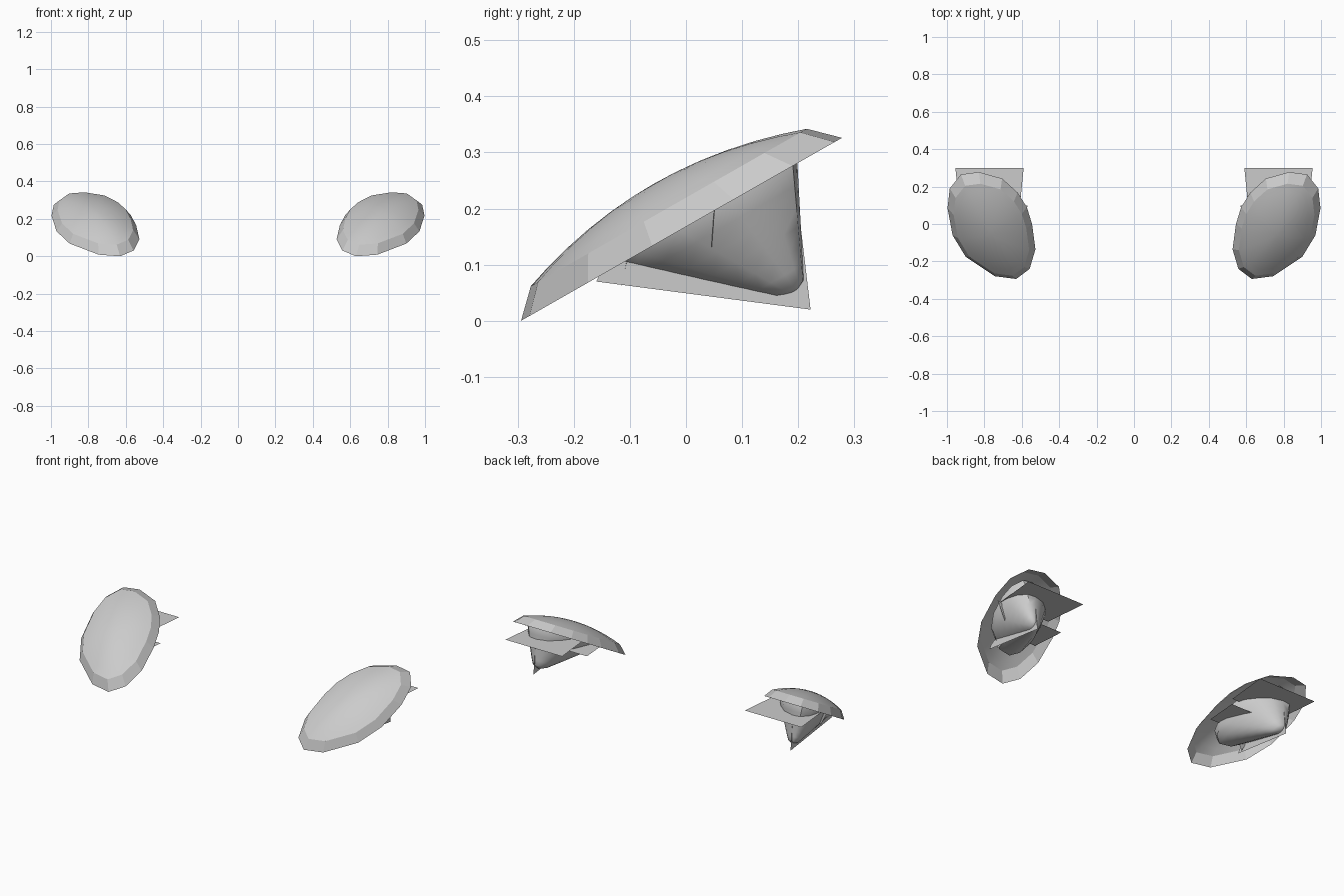
import bpy, bmesh, math
from mathutils import Vector

cube = bpy.data.objects.get("Cube")
if cube:
    bpy.data.objects.remove(cube, do_unlink=True)

grey = bpy.data.materials.new("light_grey")
grey.use_nodes = True
grey.diffuse_color = (0.6, 0.6, 0.6, 1)
grey.node_tree.nodes["Principled BSDF"].inputs["Base Color"].default_value = (0.6, 0.6, 0.6, 1)

# Oval outline of one lamp, as seen from above
OUTLINE = [(.925, .265), (.985, .19), (.997, .085), (.97, -.06), (.90, -.175),
           (.745, -.279), (.63, -.294), (.558, -.24), (.527, -.135), (.545, 0),
           (.573, .09), (.622, .168), (.705, .243), (.83, .278)]
CENTRE = Vector((.765, -.01))
SLOPE = .57
NORMAL = Vector((0, -SLOPE, 1)).normalized()


def oval(scale, height):
    """Outline scaled in the tilted lamp plane and raised along its normal."""
    ring = []
    for p in OUTLINE:
        q = CENTRE + (Vector(p) - CENTRE) * scale
        ring.append(Vector((q.x, q.y, SLOPE * (q.y + .294))) + NORMAL * height)
    return ring


def finish(name, bm, smooth=False):
    """Turn a bmesh into an object mirrored to the other side."""
    bmesh.ops.recalc_face_normals(bm, faces=bm.faces)
    mesh = bpy.data.meshes.new(name)
    bm.to_mesh(mesh)
    bm.free()
    mesh.materials.append(grey)
    obj = bpy.data.objects.new(name, mesh)
    bpy.context.collection.objects.link(obj)
    if smooth:
        bpy.ops.object.select_all(action='DESELECT')
        obj.select_set(True)
        bpy.context.view_layer.objects.active = obj
        bpy.ops.object.shade_smooth_by_angle(angle=math.radians(40))
    obj.modifiers.new("mirror", 'MIRROR').use_mirror_merge = False


def loft(name, rings, tip=None):
    """Skin an open shell through the rings, with an optional smooth tip."""
    bm = bmesh.new()
    loops = [[bm.verts.new(p) for p in ring] for ring in rings]
    n = len(loops[0])
    for a, b in zip(loops, loops[1:]):
        for i in range(n):
            j = (i + 1) % n
            bm.faces.new((a[i], a[j], b[j], b[i]))
    if tip is not None:
        end = bm.verts.new(tip)
        for i in range(n):
            bm.faces.new((loops[-1][i], loops[-1][(i + 1) % n], end))
    finish(name, bm, tip is not None)


def plate(name, points):
    bm = bmesh.new()
    bm.faces.new([bm.verts.new(p) for p in points])
    finish(name, bm)


# Bevelled rim around each lamp
INNER, RISE, DOME = .86, .045, .05
loft("lamp_rim", [oval(1, 0), oval(INNER, RISE)])

# Domed lens set inside the rim
steps = [1, .85, .68, .5, .32, .15]
middle = Vector((CENTRE.x, CENTRE.y, SLOPE * (CENTRE.y + .294))) + NORMAL * (RISE + DOME)
loft("lamp_lens", [oval(INNER * f, RISE + DOME * (1 - f * f)) for f in steps], middle)

# Reflector cone behind the lens, tapering to the lower rear corner
base = [p + Vector((.02, .03, .03 * SLOPE)) for p in oval(.62, 0)]
base_mid = sum(base, Vector()) / len(base)
corner = Vector((.825, .212, .033))
cone = [[p + NORMAL * .04 for p in base]]
for f in (1, .85, .7, .55, .4, .27, .16):
    mid = corner.lerp(base_mid, f)
    cone.append([mid + Vector(((p.x - base_mid.x) * f ** .85,
                               (p.y - base_mid.y) * f,
                               (p.z - base_mid.z) * f)) for p in base])
loft("reflector_cone", cone, corner.lerp(base_mid, .1))

# Large flat plate and upright plate crossing the cone
plate("rear_plate", [(.59, .3, .22), (.955, .3, .22), (.93, .05, .22), (.615, .05, .22)])
plate("upright_plate", [(.83, .222, .02), (.83, .19, .29), (.83, -.15, .09), (.83, -.16, .07)])

# Small inner plate and two pointed tabs
plate("small_plate", [(.57, .1, .15), (.72, .1, .15), (.69, -.09, .15), (.585, -.09, .15)])
plate("rear_tab", [(.955, .053, .22), (.885, .047, .2), (.9, .045, .12)])
plate("front_tab", [(.77, -.098, .115), (.84, -.104, .115), (.815, -.115, .06)])
